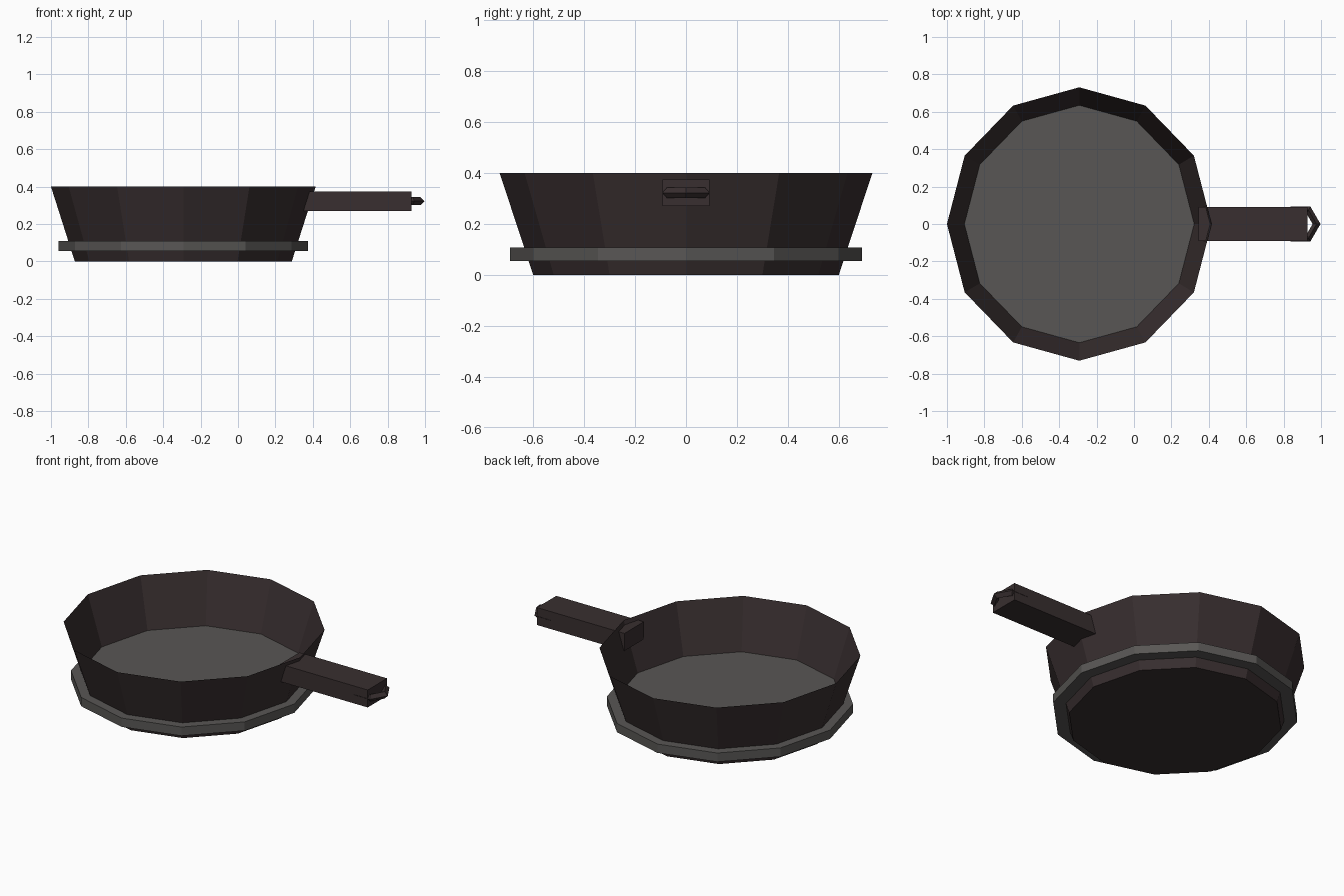
import bpy, bmesh, math
from mathutils import Matrix, Vector

if "Cube" in bpy.data.objects:
    bpy.data.objects.remove(bpy.data.objects["Cube"])


def material(name, rgb):
    m = bpy.data.materials.new(name)
    m.diffuse_color = (*rgb, 1)
    m.use_nodes = True
    m.node_tree.nodes["Principled BSDF"].inputs["Base Color"].default_value = m.diffuse_color
    return m


IRON = material("dark iron", (0.040, 0.028, 0.029))
STEEL = material("grey steel", (0.098, 0.094, 0.090))
CX = -0.2925          # pan centre in x
SY = 1.033            # pan is very slightly wider in y


def finish(bm, name, mat):
    me = bpy.data.meshes.new(name)
    bm.to_mesh(me)
    bm.free()
    me.materials.append(mat)
    ob = bpy.data.objects.new(name, me)
    bpy.context.collection.objects.link(ob)
    return ob


def round_part(name, r_low, r_high, z_low, z_high, mat, open_top=False):
    """Twelve-sided tapered drum with a corner on the x axis."""
    bm = bmesh.new()
    rings = [[bm.verts.new((CX + r * math.cos(i * math.tau / 12),
                            SY * r * math.sin(i * math.tau / 12), z))
              for i in range(12)] for r, z in ((r_low, z_low), (r_high, z_high))]
    for i in range(12):
        j = (i + 1) % 12
        bm.faces.new((rings[0][i], rings[0][j], rings[1][j], rings[1][i]))
    bm.faces.new(rings[0][::-1])
    if not open_top:
        bm.faces.new(rings[1])
    return finish(bm, name, mat)


# Open bowl of the pan, and the heat plate that forms its floor and outer band
round_part("pan_body", 0.58, 0.7075, 0.0, 0.40, IRON, open_top=True)
round_part("base_plate", 0.6675, 0.6675, 0.055, 0.108, STEEL)

# Handle bar, running just through the pan wall
bm = bmesh.new()
bmesh.ops.create_cube(bm, size=1, matrix=Matrix.Translation((0.6365, 0, 0.3225))
                      @ Matrix.Diagonal((0.583, 0.184, 0.105, 1)))
finish(bm, "handle", IRON)

# Six-sided hanging loop with a diamond section, half sunk in the handle
bpy.ops.mesh.primitive_torus_add(major_segments=6, minor_segments=4,
                                 major_radius=0.086, minor_radius=0.021,
                                 location=(0.89, 0, 0.3225))
loop = bpy.context.object
loop.name = "hanging_loop"
loop.data.materials.append(IRON)
for p in loop.data.polygons:
    p.use_smooth = False
